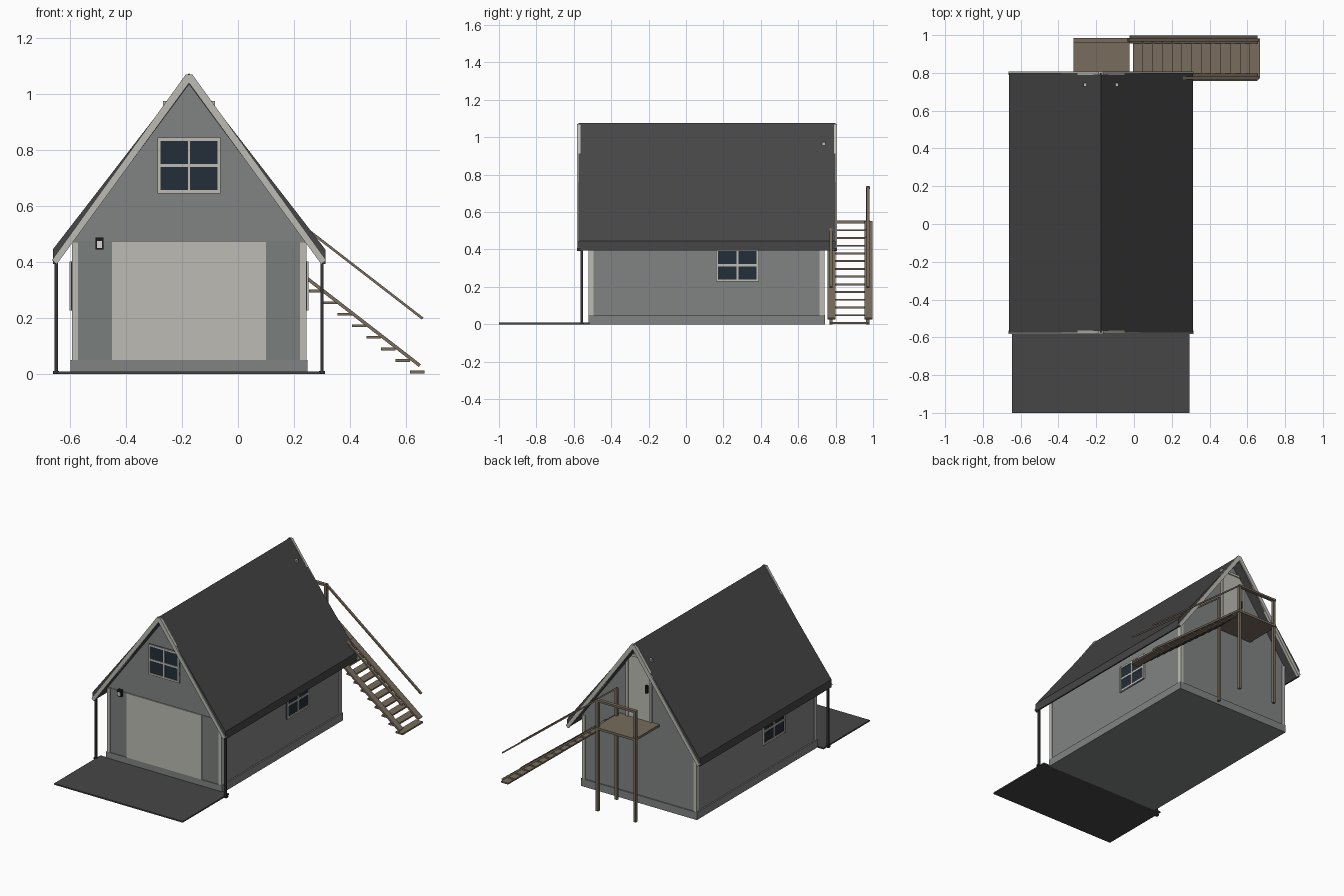
import bpy
import math
from mathutils import Vector

cube = bpy.data.objects.get("Cube")
if cube:
    bpy.data.objects.remove(cube, do_unlink=True)


def material(name, r, g, b):
    def lin(v):
        v /= 255
        return v / 12.92 if v <= 0.04045 else ((v + 0.055) / 1.055) ** 2.4
    m = bpy.data.materials.new(name)
    m.use_nodes = True
    colour = (lin(r), lin(g), lin(b), 1)
    m.diffuse_color = colour
    m.node_tree.nodes["Principled BSDF"].inputs["Base Color"].default_value = colour
    return m


WALL = material("wall grey", 128, 132, 130)
PANEL = material("lower panel grey", 122, 126, 124)
TRIM = material("trim off-white", 188, 187, 180)
ROOF = material("roof charcoal", 70, 70, 70)
POST = material("post black", 52, 52, 52)
GLASS = material("window navy", 35, 46, 56)
WOOD = material("deck wood", 120, 108, 93)
LAMP = material("lamp black", 28, 28, 28)
LIGHT = material("lamp glass", 215, 215, 210)

CX = -0.175          # ridge centre line
FRONT, BACK = -0.515, 0.735
HALF = 0.415         # half width of the walls


def add_mesh(name, verts, faces, mat):
    me = bpy.data.meshes.new(name)
    me.from_pydata(verts, [], faces)
    me.materials.append(mat)
    ob = bpy.data.objects.new(name, me)
    bpy.context.collection.objects.link(ob)
    return ob


def prism(name, profile, y0, y1, mat):
    """Extrude an (x, z) outline, counter-clockwise seen from the front, along y."""
    n = len(profile)
    verts = [(x, y, z) for y in (y0, y1) for x, z in profile]
    faces = [list(range(n)), list(range(2 * n - 1, n - 1, -1))]
    faces += [[(i + 1) % n, i, n + i, n + (i + 1) % n] for i in range(n)]
    return add_mesh(name, verts, faces, mat)


def box(name, x0, x1, y0, y1, z0, z1, mat):
    return prism(name, [(x0, z0), (x1, z0), (x1, z1), (x0, z1)], y0, y1, mat)


def plank(name, a, b, thick, y, width, mat):
    """A straight board between two (x, z) points."""
    a, b = Vector(a), Vector(b)
    d = (b - a).normalized() * thick / 2
    s = Vector((-d.y, d.x))
    return prism(name, [a - s, b - s, b + s, a + s], y - width / 2, y + width / 2, mat)


def window(name, centre, w, h, angle):
    """Four-pane window facing -y before being turned about z."""
    t = 0.012
    parts = [box(name + "_glass", -w / 2, w / 2, -0.006, 0.004, -h / 2, h / 2, GLASS)]
    for i in (-1, 0, 1):
        x = i * (w - t) / 2
        z = i * (h - t) / 2
        parts.append(box(name + "_upright", x - t / 2, x + t / 2, -0.012, 0.004, -h / 2, h / 2, TRIM))
        parts.append(box(name + "_bar", -w / 2, w / 2, -0.011, 0.004, z - t / 2, z + t / 2, TRIM))
    for p in parts:
        p.location = centre
        p.rotation_euler.z = math.radians(angle)


# House body
box("foundation", CX - 0.424, CX + 0.424, -0.522, 0.742, 0, 0.05, WALL)
prism("walls", [(CX - HALF, 0.05), (CX + HALF, 0.05), (CX + HALF, 0.475),
                (CX, 1.045), (CX - HALF, 0.475)], FRONT, BACK, WALL)
box("front_lower_panel", CX - HALF, CX + HALF, FRONT - 0.003, FRONT, 0.05, 0.475, PANEL)
box("garage_door", -0.45, 0.10, FRONT - 0.007, FRONT, 0.05, 0.475, TRIM)

# Corner boards
for side in (-1, 1):
    for y in (FRONT, BACK):
        x = CX + side * (HALF - 0.007)
        inner = y + (0.007 if y < 0 else -0.007)
        box("corner_board", x - 0.011, x + 0.011, inner - 0.013, inner + 0.013, 0.05, 0.47, TRIM)

# Roof and white rake boards at both gables
TOP, EAVE = 1.07, 0.487
prism("roof", [(CX, 1.035), (CX + EAVE - 0.01, 0.393), (CX + EAVE, 0.393),
               (CX + EAVE, 0.445), (CX, 1.075), (CX - EAVE, 0.445),
               (CX - EAVE, 0.393), (CX - EAVE + 0.01, 0.393)], -0.575, 0.8, ROOF)
for y0, y1 in ((-0.582, -0.565), (0.79, 0.807)):
    prism("rake_board", [(CX, 1.04), (CX + 0.473, 0.392), (CX + 0.49, 0.407),
                         (CX + 0.012, TOP), (CX - 0.012, TOP),
                         (CX - 0.49, 0.407), (CX - 0.473, 0.392)], y0, y1, TRIM)

# Windows
window("gable_window", (CX, FRONT, 0.745), 0.225, 0.2, 0)
window("left_window", (CX + HALF, 0.275, 0.315), 0.23, 0.175, 90)
window("right_window", (CX - HALF, -0.07, 0.315), 0.23, 0.175, -90)

# Wall lamp
box("lamp_body", -0.51, -0.48, -0.535, FRONT, 0.445, 0.487, LAMP)
box("lamp_lens", -0.504, -0.486, -0.538, -0.53, 0.451, 0.475, LIGHT)

# Upper back door with frame
box("back_door", CX - 0.08, CX + 0.08, BACK, 0.74, 0.55, 0.965, TRIM)
for side in (-1, 1):
    x = CX + side * 0.085
    box("door_frame_side", x - 0.008, x + 0.008, 0.728, 0.747, 0.55, 0.975, TRIM)
box("door_frame_top", CX - 0.093, CX + 0.093, 0.728, 0.747, 0.96, 0.975, TRIM)
box("door_handle", -0.242, -0.23, 0.74, 0.755, 0.745, 0.795, LAMP)

# Driveway apron and porch posts
box("apron", -0.645, 0.295, -1.0, FRONT, 0, 0.009, ROOF)
for side in (-1, 1):
    x = CX + side * 0.475
    box("porch_post", x - 0.006, x + 0.006, -0.564, -0.55, 0, 0.41, POST)
    box("post_foot", x - 0.011, x + 0.011, -0.568, -0.546, 0, 0.01, POST)

# Back landing on three posts
box("landing", -0.32, -0.025, BACK, 0.985, 0.54, 0.555, WOOD)
for x, y in ((-0.035, 0.972), (-0.035, 0.775), (-0.31, 0.972)):
    box("landing_post", x - 0.009, x + 0.009, y - 0.009, y + 0.009, 0, 0.735, WOOD)
box("landing_rail", -0.32, -0.026, 0.962, 0.985, 0.724, 0.737, WOOD)

# Stairs: treads, flat stringers and handrails
for i in range(13):
    x, z = 0.64 - 0.0515 * i, 0.007 + 0.0413 * i
    box("tread", x - 0.026, x + 0.026, 0.77, 0.982, z - 0.005, z + 0.005, WOOD)
for y in (0.777, 0.976):
    plank("stringer", (0.65, 0.03), (-0.02, 0.548), 0.012, y, 0.042, WOOD)
    plank("handrail", (0.66, 0.198), (-0.035, 0.735), 0.009, y - 0.003, 0.016, WOOD)
